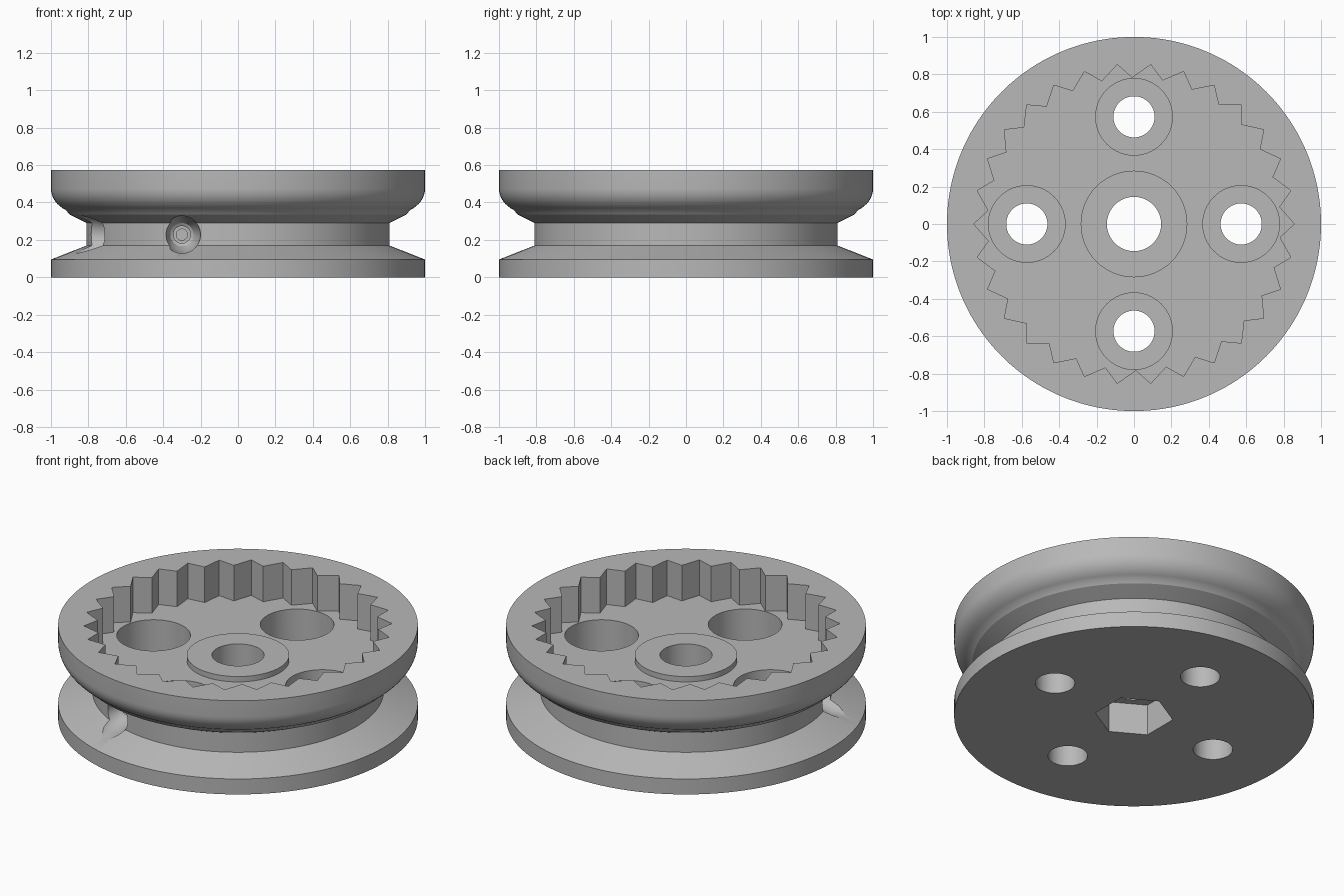
import bpy, bmesh
from math import sin, cos, pi, radians

if "Cube" in bpy.data.objects:
    bpy.data.objects.remove(bpy.data.objects["Cube"], do_unlink=True)

grey = bpy.data.materials.new("plain grey")
grey.use_nodes = True
colour = (0.48, 0.48, 0.48, 1)
grey.diffuse_color = colour
grey.node_tree.nodes["Principled BSDF"].inputs["Base Color"].default_value = colour


def ring(sides, start=0.0):
    """Unit polygon outline."""
    return [(cos(start + 2 * pi * i / sides), sin(start + 2 * pi * i / sides))
            for i in range(sides)]


def loft(name, profile, outline, location=(0, 0, 0), rotation=(0, 0, 0)):
    """Closed solid: the outline scaled by each (radius, height) of the profile."""
    bm = bmesh.new()
    rows = [[bm.verts.new((x * r, y * r, z)) for x, y in outline] for r, z in profile]
    n = len(outline)
    for a, b in zip(rows, rows[1:]):
        for i in range(n):
            j = (i + 1) % n
            bm.faces.new((a[i], a[j], b[j], b[i]))
    bm.faces.new(rows[0][::-1])
    bm.faces.new(rows[-1])
    bmesh.ops.recalc_face_normals(bm, faces=bm.faces)
    mesh = bpy.data.meshes.new(name)
    bm.to_mesh(mesh)
    bm.free()
    mesh.materials.append(grey)
    obj = bpy.data.objects.new(name, mesh)
    obj.location, obj.rotation_euler = location, rotation
    bpy.context.collection.objects.link(obj)
    return obj


def combine(target, tool, operation="DIFFERENCE"):
    """Apply a boolean and discard the tool."""
    tool.hide_render = True
    bpy.context.view_layer.update()
    mod = target.modifiers.new("cut", "BOOLEAN")
    mod.operation, mod.solver, mod.object = operation, "EXACT", tool
    bpy.ops.object.select_all(action="DESELECT")
    bpy.context.view_layer.objects.active = target
    target.select_set(True)
    bpy.ops.object.modifier_apply(modifier=mod.name)
    bpy.data.objects.remove(tool, do_unlink=True)


# Grooved wheel body: lower flange, neck and rounded upper rim
profile = [(1, 0), (1, 0.095), (0.81, 0.17), (0.81, 0.29), (0.9, 0.335)]
for i in range(9):
    t = radians(-62 + 62 * i / 8)
    profile.append((0.85 + 0.15 * cos(t), 0.475 + 0.13 * sin(t)))
profile.append((1, 0.575))
body = loft("wheel_body", profile, ring(160))

# Toothed cavity in the top, with a low hub boss on its floor
TEETH = 30
teeth = []
for k in range(TEETH):
    for radius, offset in ((0.782, -0.7), (0.857, 6)):
        a = radians(90 - offset - k * 360 / TEETH)
        teeth.append((radius * cos(a), radius * sin(a)))
combine(body, loft("tooth_cavity", [(1, 0.357), (1, 0.8)], teeth))
combine(body, loft("hub_boss", [(0.285, 0.3), (0.285, 0.39)], ring(64)), "UNION")

# Hub bore with a hexagonal socket below
combine(body, loft("hub_bore", [(0.145, -0.2), (0.145, 0.8)], ring(64)))
combine(body, loft("hex_socket", [(0.218, -0.2), (0.218, 0.19)], ring(6, pi / 2)))

# Four stepped bolt holes
step = [(0.11, -0.2), (0.11, 0.135), (0.205, 0.135), (0.205, 0.5)]
for x, y in ring(4):
    combine(body, loft("bolt_hole", step, ring(64), (0.573 * x, 0.573 * y, 0)))

# Two flared cord holes in the neck that meet inside
flare = [(0.03, 0.27), (0.03, 0.56), (0.046, 0.56), (0.046, 0.64),
         (0.062, 0.65), (0.08, 0.69), (0.1, 0.78), (0.1, 0.9)]
combine(body, loft("front_cord_hole", flare, ring(40), (-0.3, 0, 0.228), (pi / 2, 0, 0)))
combine(body, loft("side_cord_hole", flare, ring(40), (0, -0.3, 0.228), (0, -pi / 2, 0)))

# Smooth shading with crisp edges
bpy.ops.object.select_all(action="DESELECT")
body.select_set(True)
bpy.context.view_layer.objects.active = body
bpy.ops.object.shade_smooth_by_angle(angle=radians(24))
